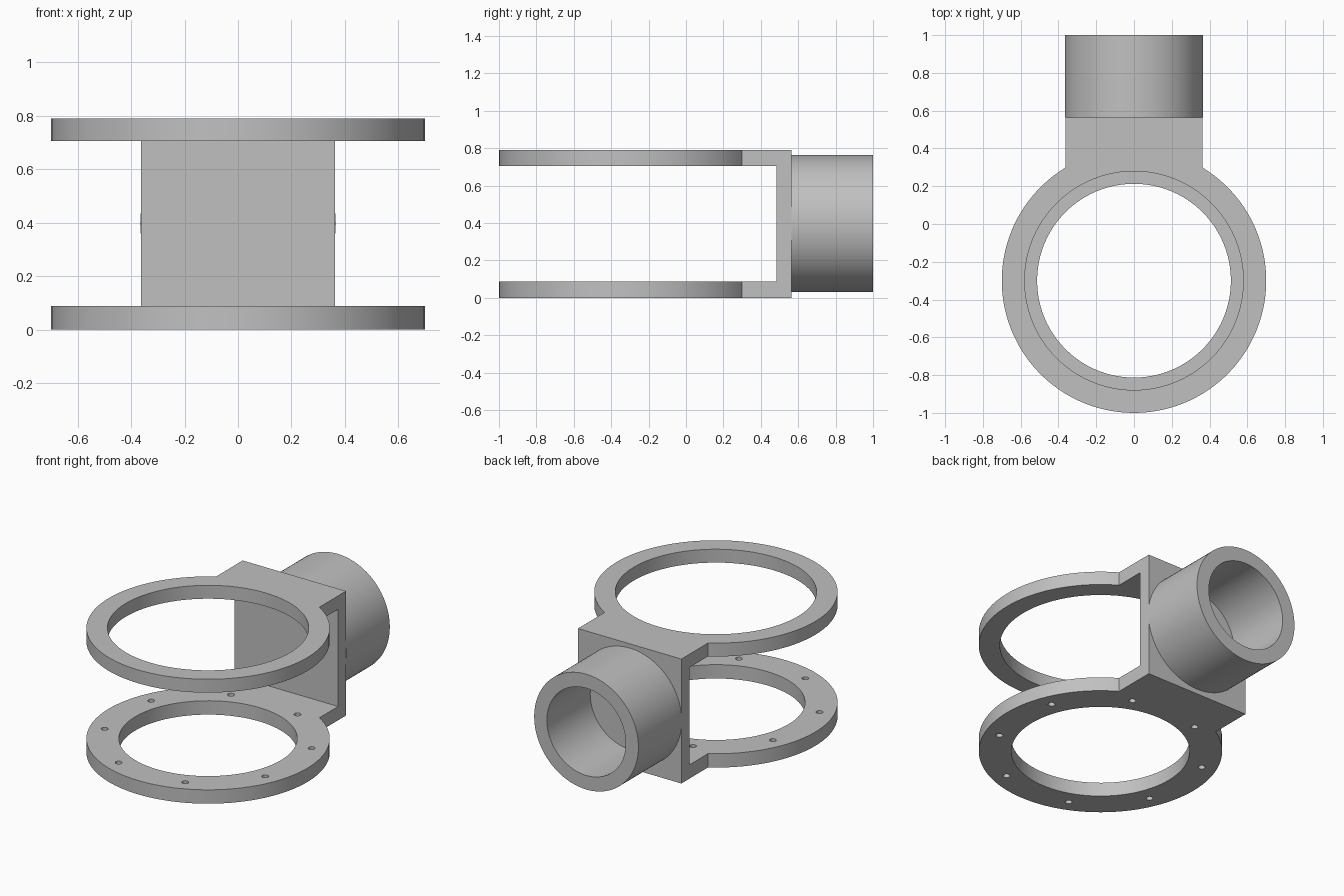
import bpy, bmesh
from math import sin, cos, acos, pi, radians
from mathutils import Matrix, Vector

if "Cube" in bpy.data.objects:
    bpy.data.objects.remove(bpy.data.objects["Cube"])

RING_Y, RING_R = -0.3, 0.7
HALF_W, BACK_Y = 0.363, 0.565
HEIGHT, LOW_TOP, HIGH_BOTTOM = 0.79, 0.088, 0.705

grey = bpy.data.materials.new("light grey")
grey.use_nodes = True
colour = (0.53, 0.53, 0.53, 1)
grey.diffuse_color = colour
grey.node_tree.nodes["Principled BSDF"].inputs["Base Color"].default_value = colour


def make_object(name, bm):
    bmesh.ops.recalc_face_normals(bm, faces=bm.faces)
    mesh = bpy.data.meshes.new(name)
    bm.to_mesh(mesh)
    bm.free()
    mesh.materials.append(grey)
    obj = bpy.data.objects.new(name, mesh)
    bpy.context.collection.objects.link(obj)
    return obj


def prism(name, outline, z0, z1):
    bm = bmesh.new()
    face = bm.faces.new([bm.verts.new((x, y, z0)) for x, y in outline])
    walls = bmesh.ops.extrude_face_region(bm, geom=[face])
    verts = [v for v in walls["geom"] if isinstance(v, bmesh.types.BMVert)]
    bmesh.ops.translate(bm, verts=verts, vec=(0, 0, z1 - z0))
    return make_object(name, bm)


def circle(x, y, r, n):
    return [(x + r * cos(2 * pi * i / n), y + r * sin(2 * pi * i / n)) for i in range(n)]


def smooth(obj):
    bpy.ops.object.select_all(action='DESELECT')
    obj.select_set(True)
    bpy.context.view_layer.objects.active = obj
    bpy.ops.object.shade_smooth_by_angle(angle=radians(30))


# Keyhole-shaped body: round front, straight tab to the back
start = acos(HALF_W / RING_R)
steps = 96
outline = [(HALF_W, BACK_Y)]
for i in range(steps + 1):
    a = start - (pi + 2 * start) * i / steps
    outline.append((RING_R * cos(a), RING_Y + RING_R * sin(a)))
outline.append((-HALF_W, BACK_Y))
body = prism("ring_bracket", outline, 0, HEIGHT)

# Cutters: slot between the rings, two bores, bolt holes in the lower ring
slot = [(-1, -1.2), (1, -1.2), (1, 0.485), (-1, 0.485)]
cutters = [
    prism("slot_cutter", slot, LOW_TOP, HIGH_BOTTOM),
    prism("lower_bore_cutter", circle(0, RING_Y, 0.513, 96), -0.1, 0.3),
    prism("upper_bore_cutter", circle(0, RING_Y, 0.579, 96), 0.5, 1),
]
for k in range(8):
    a = radians(22.5 + 45 * k)
    hole = circle(0.61 * cos(a), RING_Y + 0.61 * sin(a), 0.02, 20)
    cutters.append(prism("bolt_hole_cutter", hole, -0.1, 0.3))

bpy.ops.object.select_all(action='DESELECT')
bpy.context.view_layer.objects.active = body
body.select_set(True)
for cutter in cutters:
    mod = body.modifiers.new("cut", 'BOOLEAN')
    mod.operation = 'DIFFERENCE'
    mod.solver = 'EXACT'
    mod.object = cutter
    bpy.ops.object.modifier_apply(modifier=mod.name)
    bpy.data.objects.remove(cutter)
smooth(body)

# Rear socket: thick tube spun around the y axis, closed by the back plate
bm = bmesh.new()
centre = Vector((0, 0, 0.397))
profile = [(0.366, BACK_Y), (0.366, 1), (0.277, 1), (0.277, BACK_Y)]
verts = [bm.verts.new((r, y, centre.z)) for r, y in profile]
edges = [bm.edges.new((verts[i], verts[(i + 1) % 4])) for i in range(4)]
bmesh.ops.spin(bm, geom=verts + edges, cent=centre, axis=(0, 1, 0),
               angle=2 * pi, steps=96, use_merge=True)
bmesh.ops.remove_doubles(bm, verts=bm.verts, dist=0.0001)
smooth(make_object("rear_socket", bm))
